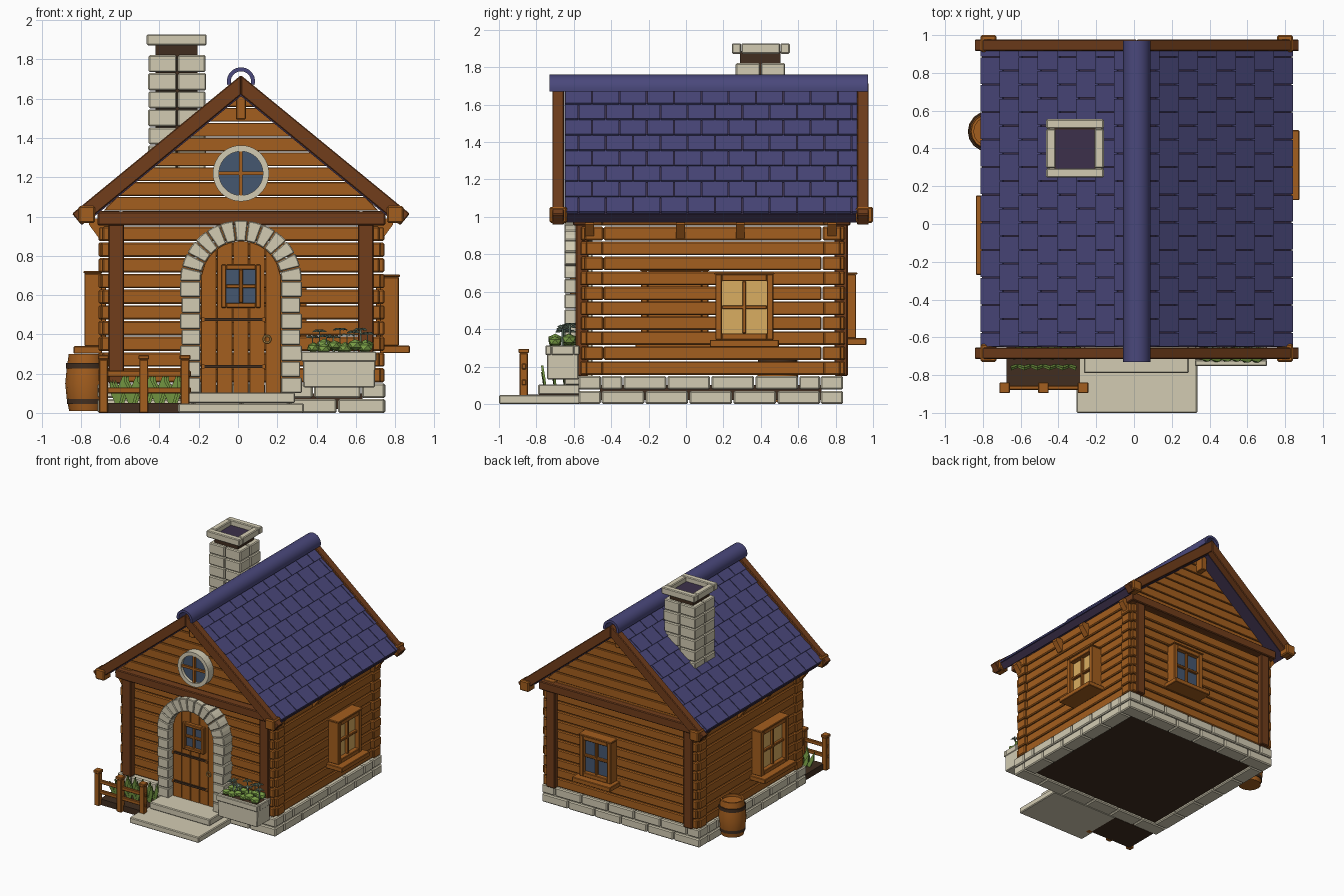
import bpy, bmesh, math, random
from mathutils import Vector as V, Matrix

if "Cube" in bpy.data.objects:
    bpy.data.objects.remove(bpy.data.objects["Cube"])

random.seed(4)
COLOURS = {
    "log_wood": (0.37, 0.112, 0.013), "dark_wood": (0.165, 0.047, 0.011),
    "roof_blue": (0.068, 0.065, 0.20), "stone": (0.65, 0.60, 0.45),
    "soil": (0.052, 0.027, 0.014), "glass_blue": (0.06, 0.095, 0.16),
    "glass_lit": (0.70, 0.42, 0.12), "leaf": (0.19, 0.34, 0.06),
    "roof_underside": (0.045, 0.03, 0.07), "pale_leaf": (0.22, 0.32, 0.23)}
MATS = {}
for n, c in COLOURS.items():
    MATS[n] = bpy.data.materials.new(n)
    MATS[n].diffuse_color = (*c, 1)


def finish(name, bm, mat, bevel=0, smooth=False):
    bmesh.ops.recalc_face_normals(bm, faces=bm.faces)
    me = bpy.data.meshes.new(name)
    bm.to_mesh(me)
    bm.free()
    me.materials.append(MATS[mat])
    ob = bpy.data.objects.new(name, me)
    bpy.context.collection.objects.link(ob)
    if bevel:
        m = ob.modifiers.new("bevel", "BEVEL")
        m.width, m.segments = bevel, 1
    if smooth:
        bpy.ops.object.select_all(action="DESELECT")
        ob.select_set(True)
        bpy.context.view_layer.objects.active = ob
        bpy.ops.object.shade_smooth_by_angle(angle=math.radians(40))
    return ob


def prisms(name, items, mat, bevel=0, smooth=False):
    """Each item is (outline points, extrusion vector)."""
    bm = bmesh.new()
    for pts, d in items:
        a = [bm.verts.new(V(p)) for p in pts]
        b = [bm.verts.new(V(p) + V(d)) for p in pts]
        bm.faces.new(a)
        bm.faces.new(b[::-1])
        for i in range(len(a)):
            j = (i + 1) % len(a)
            bm.faces.new((a[i], b[i], b[j], a[j]))
    return finish(name, bm, mat, bevel, smooth)


def box(x0, x1, y0, y1, z0, z1):
    return [(x0, y0, z0), (x1, y0, z0), (x1, y1, z0), (x0, y1, z0)], (0, 0, z1 - z0)


def slab(xz, y0, y1):
    return [(x, y0, z) for x, z in xz], (0, y1 - y0, 0)


def arc_blocks(cx, cz, r0, r1, a0, a1, n, y0, y1, gap):
    out = []
    for i in range(n):
        p = a0 + (a1 - a0) * (i + gap) / n
        q = a0 + (a1 - a0) * (i + 1 - gap) / n
        m = (p + q) / 2
        out.append(slab([(cx + r * math.cos(t), cz + r * math.sin(t)) for r, t in
                         ((r0, p), (r1, p), (r1, m), (r1, q), (r0, q), (r0, m))], y0, y1))
    return out


def lathe(name, profile, centre, mat, n=16):
    bm = bmesh.new()
    rings = [[bm.verts.new((centre[0] + r * math.cos(k * math.tau / n),
                            centre[1] + r * math.sin(k * math.tau / n), z)) for k in range(n)]
             for r, z in profile]
    for a, b in zip(rings, rings[1:]):
        for k in range(n):
            bm.faces.new((a[k], a[(k + 1) % n], b[(k + 1) % n], b[k]))
    bm.faces.new(rings[0])
    bm.faces.new(rings[-1])
    finish(name, bm, mat, 0, True)


CX = 0.015
# Foundation stones in two staggered rows, plus the floor
stones = []
for row, (z0, z1) in enumerate(((0, 0.07), (0.076, 0.15))):
    def cuts(a, b, n):
        s = (b - a) / n
        return [a + s * i for i in range(n + 1)] if row == 0 else [a] + [a + s * (i + .5) for i in range(n)] + [b]
    c = cuts(-0.715, 0.75, 6)
    for a, b in zip(c, c[1:]):
        for y in (-0.575, 0.72):
            stones.append(box(a + .003, b - .003, y, y + 0.12, z0, z1))
    c = cuts(-0.455, 0.72, 5)
    for a, b in zip(c, c[1:]):
        for x in (-0.715, 0.63):
            stones.append(box(x, x + 0.12, a + .003, b - .003, z0, z1))
prisms("foundation_stones", stones, "stone", 0.008)
prisms("floor", [box(-0.6, 0.635, -0.46, 0.725, 0.02, 0.1)], "soil")

# Log walls with alternating corner ends
logs = []
for i in range(11):
    z0, z1, e = 0.155 + .08 * i, 0.228 + .08 * i, i % 2
    ys = (-0.565, 0.85) if e == 0 else (-0.44, 0.725)
    xs = (-0.71, 0.745) if e else (-0.595, 0.625)
    for x in (-0.697, 0.628):
        logs.append(box(x, x + 0.1, *ys, z0, z1))
    for y in (-0.542, 0.73):
        logs.append(box(*xs, y, y + 0.1, z0, z1))
    # crossing ends of the shorter logs
    if e:
        logs += [box(x, x + .09, y, y + .03, z0, z1) for x in (-.69, .63) for y in (-.562, .82)]
    else:
        logs += [box(x, x + .03, y, y + .09, z0, z1) for x in (-.71, .715) for y in (-.535, .735)]
prisms("wall_logs", logs, "log_wood", 0.007)

# Gable logs tapering under the roof
gable = []
for i in range(8):
    z0, z1 = 1.03 + .0755 * i, 1.1 + .0755 * i
    w0, w1 = (min(0.7, (1.62 - z) / 0.82) for z in (z0, z1))
    for y in (-0.55, 0.71):
        gable.append(slab([(CX - w0, z0), (CX + w0, z0), (CX + w1, z1), (CX - w1, z1)], y, y + .1))
prisms("gable_logs", gable, "log_wood", 0.006)

# Corner posts, cross beams, king blocks, eave brackets
prisms("corner_posts", [box(x, x + .08, y, y + .07, 0.15, 0.96) for x in (-.66, .61) for y in (-.59, .795)],
       "dark_wood", 0.006)
prisms("cross_beams", [box(-.715, .75, y, y + .09, 0.955, 1.025) for y in (-.605, .79)], "dark_wood", 0.006)
prisms("king_blocks", [box(-.01, .04, y, y + .14, 1.495, 1.63) for y in (-.635, .74)], "log_wood", 0.004)
prisms("eave_brackets", [slab([(CX + s * x, z) for x, z in ((.66, .99), (.77, .99), (.775, .96), (.72, .885), (.66, .885))],
                              y - .024, y + .024) for s in (-1, 1) for y in (-.515, -.03, .29, .78)], "log_wood")

# Roof: deck, shingles, barge boards, ridge
A = math.atan(0.82)
def rp(s, t, h):
    return CX + s * (t * math.cos(A) + h * math.sin(A)), 1.685 - t * math.sin(A) + h * math.cos(A)

def strip(s, h0, h1, t):
    return [rp(s, -h0 * .82, h0), rp(s, t, h0), rp(s, t, h1), rp(s, -h1 * .82, h1)]

deck, shingles, barge, ends = [], [], [], []
for s in (-1, 1):
    deck.append(slab(strip(s, -.056, 0, 1.06), -0.65, 0.92))
    for r in range(8):
        t = r * .1305
        shape = [rp(s, t, 0), rp(s, t + .142, .004), rp(s, t + .142, .018), rp(s, t, .008)]
        y = -0.648 - (r % 2) * .073
        while y < 0.915:
            a, b = max(y + .003, -.648), min(y + .143, .918)
            if b - a > .01:
                shingles.append(slab(shape, a, b))
            y += .146
    for y in (-.715, .915):
        barge.append(slab(strip(s, -.05, .027, 1.09), y, y + .062))
    x = CX + s * .785
    ends += [box(x - .042, x + .042, a, b, .968, 1.053) for a, b in ((-.73, -.635), (.91, 1.0))]
prisms("roof_deck", deck, "roof_underside")
prisms("roof_shingles", shingles, "roof_blue")
prisms("barge_boards", barge, "dark_wood", 0.005)
prisms("eave_end_blocks", ends, "log_wood", 0.008)
angles = [math.radians(-15 + 17.5 * i) for i in range(13)]
ring = [(CX + .072 * math.cos(a), 1.688 + .072 * math.sin(a)) for a in angles]
ring += [(CX + .052 * math.cos(a), 1.688 + .052 * math.sin(a)) for a in angles[::-1]]
prisms("ridge_cap", [slab(ring, -.73, .972)], "roof_blue", 0, True)

# Chimney
blocks = []
for i in range(7):
    z, k = 1.735 - .092 * i, .003 * (i % 2)
    for a, b in ((-.455 - k, -.312), (-.308, -.165 + k)):
        for c, d in ((.265 - k, .396), (.4, .53 + k)):
            blocks.append(box(a, b, c, d, z, z + .087))
prisms("chimney_stones", blocks, "stone", 0.007)
prisms("chimney_neck", [box(-.42, -.205, .29, .505, 1.25, 1.885)], "soil")
prisms("chimney_opening", [box(-.416, -.209, .294, .501, 1.885, 1.888)], "roof_underside")
prisms("chimney_cap", [box(-.465, -.16, .245, .295, 1.872, 1.928), box(-.465, -.16, .505, .555, 1.872, 1.928),
                       box(-.465, -.415, .297, .503, 1.872, 1.928), box(-.21, -.16, .297, .503, 1.872, 1.928)],
       "stone", 0.006)


# Framed windows placed on any wall: u runs along the wall, n points outward
def window(name, origin, u, n, w, h, pane, depth=.09, bar=.035, sill=True):
    o, u, n, up = V(origin), V(u), V(n), V((0, 0, 1))
    def bx(a0, a1, z0, z1, d0, d1):
        return [o + u * a + up * z + n * d0 for a, z in ((a0, z0), (a1, z0), (a1, z1), (a0, z1))], n * (d1 - d0)
    f = w / 2
    frame = [bx(-f, bar - f, 0, h, 0, depth), bx(f - bar, f, 0, h, 0, depth),
             bx(-f + bar, f - bar, h - bar, h, 0, depth), bx(-f + bar, f - bar, 0, bar, 0, depth),
             bx(-.01, .01, bar, h - bar, 0, depth * .85), bx(bar - f, f - bar, h / 2 - .01, h / 2 + .01, 0, depth * .83),
             bx(bar - f, f - bar, bar, h - bar, -.02, depth * .4)]
    if sill:
        frame += [bx(-f - .03, f + .03, -.038, 0, 0, depth + .055), bx(-f - .006, f + .006, h, h + .012, 0, depth + .006)]
    prisms(name + "_frame", frame, "log_wood", 0.004)
    prisms(name + "_panes", [bx(bar - f, f - bar, bar, h - bar, depth * .42, depth * .6)], pane)

window("right_window", (.722, .312, .342), (0, 1, 0), (1, 0, 0), .31, .35, "glass_lit", .098)
window("left_window", (-.692, -.06, .34), (0, 1, 0), (-1, 0, 0), .36, .37, "glass_lit", .09)
window("back_window", (.205, .825, .352), (1, 0, 0), (0, 1, 0), .29, .34, "glass_blue", .085)
window("door_window", (CX, -.56, .535), (1, 0, 0), (0, -1, 0), .2, .22, "glass_blue", .06, .025, False)

# Round gable window
prisms("round_window_ring", arc_blocks(CX, 1.22, .112, .143, 0, math.tau, 20, -.615, -.54, 0), "stone")
prisms("round_window_glass", [slab([(CX + .115 * math.cos(i * math.tau / 24), 1.22 + .115 * math.sin(i * math.tau / 24))
                                    for i in range(24)], -.59, -.54)], "glass_blue")
prisms("round_window_bars", [box(CX - .009, CX + .009, -.608, -.57, 1.107, 1.333),
                             box(CX - .113, CX + .113, -.606, -.57, 1.211, 1.229)], "log_wood")

# Door with stone arch, hinges and ring handle
arch = arc_blocks(CX, .67, .205, .31, 0, math.pi, 13, -.65, -.5, .025)
for i in range(7):
    z = .1 + .0815 * i
    for s in (-1, 1):
        a, b = sorted((CX + s * .205, CX + s * (.31 - .008 * (i % 2))))
        arch.append(box(a, b, -.65, -.5, z + .002, z + .079))
prisms("door_arch_stones", arch, "stone", 0.005)
planks = []
for i in range(5):
    a, b = CX - .205 + .082 * i + .002, CX - .205 + .082 * (i + 1) - .002
    top = [b + (a - b) * k / 4 for k in range(5)]
    planks.append(slab([(a, .1), (b, .1)] + [(x, .67 + math.sqrt(max(0, .205 ** 2 - (x - CX) ** 2))) for x in top],
                       -.59, -.52))
prisms("door_planks", planks, "log_wood", 0.002)
prisms("door_hinges", [box(-.185, .14, -.604, -.58, z, z + .016) for z in (.228, .468)], "soil")
prisms("hinge_rivets", [box(x, x + .014, -.609, -.58, z - .002, z + .018) for x in (-.185, .126) for z in (.228, .468)],
       "log_wood")
bpy.ops.mesh.primitive_torus_add(major_radius=.018, minor_radius=.005, major_segments=14, minor_segments=6,
                                 location=(.148, -.6, .375), rotation=(math.pi / 2, 0, 0))
handle = bpy.context.object
handle.name = "door_handle"
handle.data.materials.append(MATS["glass_lit"])

# Entrance steps
prisms("lower_step", [box(-.305, .335, -1.0, -.57, 0, .048)], "stone", 0.006)
prisms("upper_step", [box(-.265, .29, -.79, -.57, .05, .105)], "stone", 0.006)

# Garden bed and fence
prisms("garden_bed", [box(-.675, -.285, -.86, -.57, 0, .05)], "soil")
fence = [box(-.71, -.24, -.878, -.855, z, z + .03) for z in (.1, .185)]
for x in (-.685, -.48, -.27):
    fence += [box(x - .022, x + .022, -.89, -.845, 0, .272), box(x - .028, x + .028, -.896, -.839, .272, .295)]
prisms("fence", fence, "log_wood", 0.004)

# Stone planter with soil
prisms("planter", [slab([(.333, .13), (.697, .13), (.7, .27), (.33, .27)], -.742, -.575),
                   box(.322, .705, -.752, -.72, .262, .312), box(.322, .705, -.6, -.57, .262, .312),
                   box(.322, .352, -.72, -.6, .262, .312), box(.675, .705, -.72, -.6, .262, .312)], "stone", 0.005)
prisms("planter_soil", [box(.35, .677, -.722, -.598, .26, .304)], "soil")

# Planter bushes, sprigs and bed leaves
bm = bmesh.new()
for i in range(12):
    p = V((.385 + .265 * (i // 2) / 5, -.7 + .075 * (i % 2), random.uniform(.325, .35)))
    bmesh.ops.create_icosphere(bm, subdivisions=1, radius=random.uniform(.032, .042),
                               matrix=Matrix.Translation(p) @ Matrix.Diagonal((1.1, 1, .75, 1)))
finish("planter_bushes", bm, "leaf")
sprigs = []
for i in range(9):
    x, y, z = .38 + .035 * i, random.uniform(-.71, -.61), random.uniform(.38, .43)
    sprigs.append(box(x - .003, x + .003, y - .003, y + .003, .3, z))
    for k in range(5):
        a = k * math.tau / 5 + i
        c, s = math.cos(a), math.sin(a)
        sprigs.append(([(x, y, z), (x + .02 * c - .008 * s, y + .02 * s + .008 * c, z + .006),
                        (x + .038 * c, y + .038 * s, z - .003),
                        (x + .02 * c + .008 * s, y + .02 * s - .008 * c, z + .006)], (0, 0, .004)))
prisms("planter_sprigs", sprigs, "pale_leaf")
leaves = []
for i in range(5):
    for j, y in enumerate((-.755, -.7, -.645)):
        x = -.615 + .068 * i + .012 * j
        for lean, h in ((-.035, .17), (.035, .205)):
            leaves.append(([(x - .01, y, .045), (x + .01, y, .045), (x + lean * .6 + .017, y - .008, h * .65),
                            (x + lean, y - .02, h), (x + lean * .6 - .017, y - .008, h * .65)], (0, .012, 0)))
prisms("bed_leaves", leaves, "leaf")

# Barrel with dark bands
B = (-.772, .49)
lathe("barrel", [(.088, 0.01), (.1, .07), (.108, .15), (.1, .23), (.09, .3), (.076, .3), (.076, .28)], B, "log_wood")
for z, r in ((.045, .099), (.225, .104)):
    lathe("barrel_band", [(r - .006, z), (r + .001, z), (r + .001, z + .028), (r - .006, z + .028)], B, "soil")

for m in bpy.data.materials:
    if m.users and not m.is_grease_pencil:
        m.use_nodes = True
        m.node_tree.nodes["Principled BSDF"].inputs["Base Color"].default_value = m.diffuse_color
